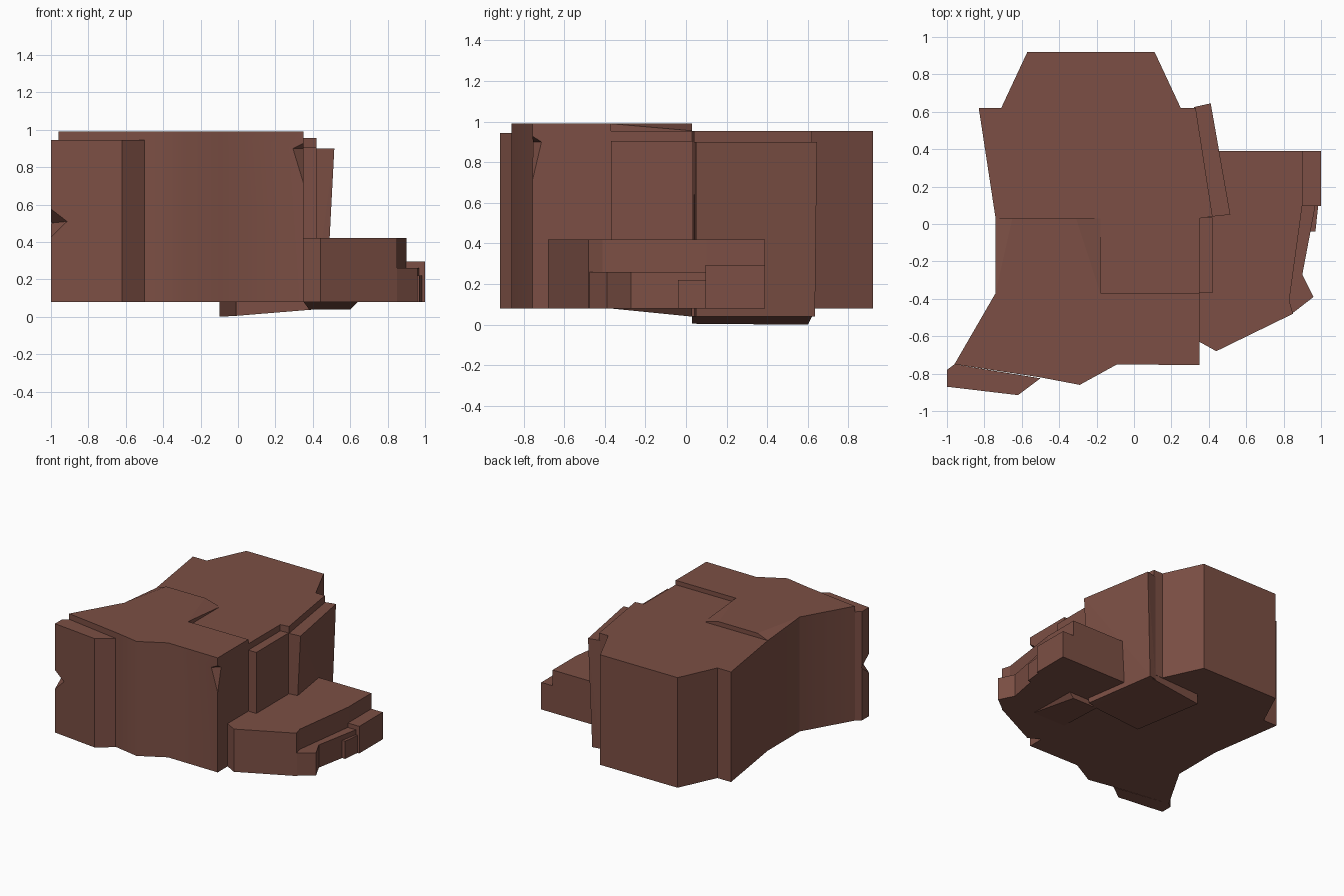
import bpy, bmesh, math

cube = bpy.data.objects.get("Cube")
if cube:
    bpy.data.objects.remove(cube, do_unlink=True)

brown = bpy.data.materials.new("rock_brown")
brown.use_nodes = True
COLOUR = (0.20, 0.078, 0.058, 1)
brown.diffuse_color = COLOUR
bsdf = next(n for n in brown.node_tree.nodes if n.type == "BSDF_PRINCIPLED")
bsdf.inputs["Base Color"].default_value = COLOUR


def finish(name, bm, smooth):
    bmesh.ops.recalc_face_normals(bm, faces=bm.faces)
    mesh = bpy.data.meshes.new(name)
    bm.to_mesh(mesh)
    bm.free()
    mesh.materials.append(brown)
    obj = bpy.data.objects.new(name, mesh)
    bpy.context.collection.objects.link(obj)
    if smooth:
        bpy.ops.object.select_all(action="DESELECT")
        obj.select_set(True)
        bpy.context.view_layer.objects.active = obj
        bpy.ops.object.shade_smooth_by_angle(angle=math.radians(40))
    return obj


def prism(name, outline, z0, z1, smooth=False):
    """Extrude a plan outline straight up."""
    bm = bmesh.new()
    base = bm.faces.new([bm.verts.new((x, y, z0)) for x, y in outline])
    new = bmesh.ops.extrude_face_region(bm, geom=[base])["geom"]
    top = [v for v in new if isinstance(v, bmesh.types.BMVert)]
    bmesh.ops.translate(bm, verts=top, vec=(0, 0, z1 - z0))
    return finish(name, bm, smooth)


def hull(name, points):
    """Convex chunk around a few corner points."""
    bm = bmesh.new()
    for p in points:
        bm.verts.new(p)
    bmesh.ops.convex_hull(bm, input=bm.verts)
    return finish(name, bm, False)


def chip(target, name, points):
    """Cut a convex chip out of a part."""
    cutter = hull(name, points)
    cutter.hide_render = True
    cutter.hide_set(True)
    cutter.display_type = "WIRE"
    mod = target.modifiers.new(name, "BOOLEAN")
    mod.operation = "DIFFERENCE"
    mod.solver = "EXACT"
    mod.object = cutter


BASE = 0.08

# Main mass: high front block and slightly lower back block
front_block = prism("front_block", [
    (-.96, -.75), (-.5, -.82), (-.29, -.86), (-.09, -.75), (.35, -.755),
    (.35, -.37), (-.18, -.37), (-.31, .03), (-.65, .03), (-.74, -.37)],
    BASE, .99, True)
prism("back_block", [
    (-.74, -.37), (.35, -.37), (.35, .03), (.42, .04), (.33, .62), (.25, .62),
    (.11, .92), (-.57, .92), (-.71, .62), (-.83, .62), (-.74, .03)],
    BASE, .955, True)

# Sloped tops joining the two heights
for name, high, low in (
        ("inner_top_slope", [(-.18, -.37), (-.31, .03)], (-.18, .03)),
        ("outer_top_slope", [(-.74, -.37), (-.65, .03)], (-.74, .03))):
    hull(name, [(x, y, z) for x, y in high for z in (.94, .99)]
         + [(*low, .94), (*low, .955)])

# Front corner slab
corner_slab = prism("front_corner_slab", [
    (-1, -.87), (-.62, -.915), (-.5, -.825), (-.96, -.75), (-1, -.78)],
    BASE, .945)

# Chips broken from the corners
chip(corner_slab, "corner_slab_chip", [
    (-1.01, -.89, .6), (-1.01, -.89, .4), (-.91, -.885, .51), (-1.01, -.76, .5)])
chip(front_block, "front_block_chip", [
    (.29, -.757, .9), (.352, -.757, .7), (.352, -.71, .9), (.352, -.757, .93),
    (.37, -.78, .9)])

# Standing side panels
prism("side_panel", [(.34, -.37), (.42, -.37), (.42, .035), (.34, .035)], BASE, .905)
hull("leaning_side_panel", [
    (.32, .625, .9), (.41, .645, .9), (.515, .05, .9), (.42, .04, .9),
    (.32, .625, .04), (.38, .635, .04), (.47, .05, .04), (.40, .04, .04)])

# Low side ledge in stepped tiers
prism("ledge_upper", [
    (.35, -.63), (.44, -.68), (.85, -.48), (.83, -.41), (.9, .1), (.9, .39),
    (.35, .39)], BASE, .42)
prism("ledge_lower", [
    (.8, -.5), (.85, -.475), (.96, -.39), (.9, -.27), (.97, .1), (.8, .1)],
    BASE, .26)
prism("ledge_end_step", [(.88, .095), (1, .095), (1, .39), (.88, .39)], BASE, .295)
prism("ledge_small_step", [(.93, -.04), (.97, -.04), (.985, .1), (.93, .1)], BASE, .22)

# Underside wedges
hull("bottom_plate", [
    (-.01, .03, .005), (-.1, .6, 0), (.36, .62, .04), (.42, .03, .04),
    (-.01, .03, .09), (-.1, .6, .09), (.33, .62, .09), (.42, .03, .09)])
hull("bottom_wedge", [
    (.35, -.37, .08), (.64, -.37, .08), (.38, .03, .04), (.6, .03, .04),
    (.35, .03, .09), (.64, .03, .09), (.37, -.36, .09), (.62, -.36, .09)])
